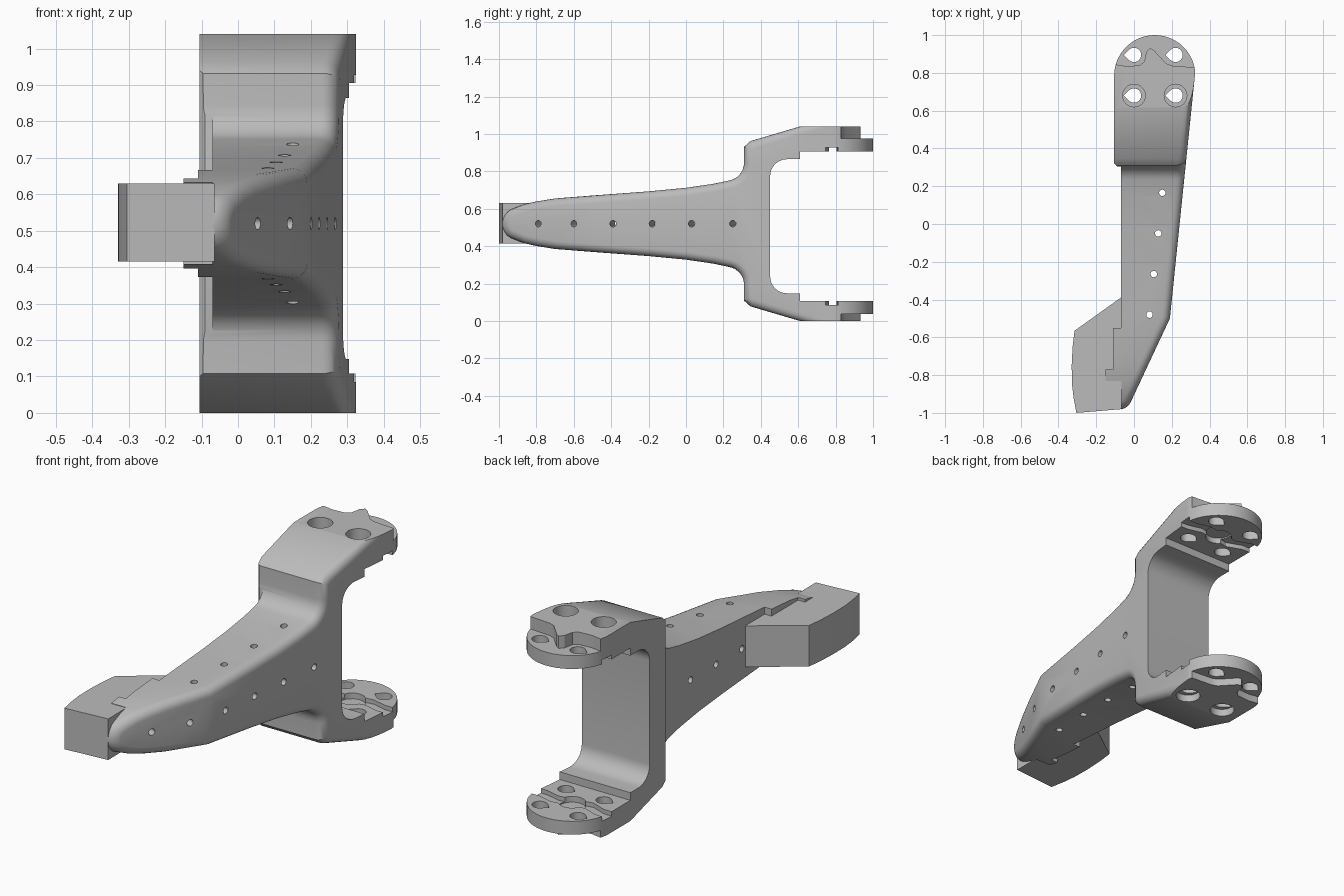
import bpy, bmesh, math
from mathutils import Vector

cube = bpy.data.objects.get("Cube")
if cube:
    bpy.data.objects.remove(cube)

MID = 0.52    # height of the mirror plane
DROP = 0.027  # the lower leg is thinner than the upper one by this much

grey = bpy.data.materials.new("plain grey")
grey.use_nodes = True
grey.diffuse_color = (0.5, 0.5, 0.5, 1)
grey.node_tree.nodes["Principled BSDF"].inputs["Base Color"].default_value = (0.5, 0.5, 0.5, 1)


def finish(bm, name):
    bmesh.ops.recalc_face_normals(bm, faces=bm.faces)
    mesh = bpy.data.meshes.new(name)
    bm.to_mesh(mesh)
    bm.free()
    mesh.materials.append(grey)
    obj = bpy.data.objects.new(name, mesh)
    bpy.context.collection.objects.link(obj)
    return obj


def prism(name, points, low, high, axis="z"):
    """Extrude an outline along z (points are x, y) or along x (points are y, z)."""
    bm = bmesh.new()
    place = (lambda p, t: (p[0], p[1], t)) if axis == "z" else (lambda p, t: (t, p[0], p[1]))
    a = [bm.verts.new(place(p, low)) for p in points]
    b = [bm.verts.new(place(p, high)) for p in points]
    bm.faces.new(a)
    bm.faces.new(b)
    for i in range(len(a)):
        j = (i + 1) % len(a)
        bm.faces.new((a[i], a[j], b[j], b[i]))
    return finish(bm, name)


def arc(cx, cy, r, start, end, n=8):
    angles = [math.radians(start + (end - start) * i / n) for i in range(n + 1)]
    return [(cx + r * math.cos(t), cy + r * math.sin(t)) for t in angles]


def activate(obj):
    bpy.ops.object.select_all(action="DESELECT")
    obj.select_set(True)
    bpy.context.view_layer.objects.active = obj


def cut(target, cutter):
    activate(target)
    mod = target.modifiers.new("cut", "BOOLEAN")
    mod.operation, mod.solver, mod.object = "DIFFERENCE", "EXACT", cutter
    bpy.ops.object.modifier_apply(modifier=mod.name)
    bpy.data.objects.remove(cutter)


def drill(target, centre, direction, radius=0.017, length=1.6):
    bm = bmesh.new()
    bmesh.ops.create_cone(bm, cap_ends=True, segments=20, radius1=radius, radius2=radius, depth=length)
    tool = finish(bm, "drill")
    tool.rotation_mode = "QUATERNION"
    tool.rotation_quaternion = Vector(direction).to_track_quat("Z", "Y")
    tool.location = centre
    cut(target, tool)


def both_legs(target, points, low, high):
    """Cut the same outline into the upper and the lower leg."""
    cut(target, prism("cutter", points, MID + low, MID + high))
    cut(target, prism("cutter", points, MID - high - DROP, MID - low - DROP))


# Bracket body: side profile of the arm flaring into the fork
half = arc(-0.898, 0, 0.085, 172, 115, 6)
half += [(-0.87, 0.103), (-0.8, 0.119), (-0.7, 0.135), (-0.5, 0.151), (-0.2, 0.173), (0, 0.192), (0.15, 0.214)]
half += arc(0.215, 0.325, 0.095, -80, 0, 8)
half += [(0.311, 0.412), (0.345, 0.442), (0.61, 0.52), (1.1, 0.52)]


def right_x(y):
    if y < -0.5:
        return -0.03 + (y + 0.97) * 0.468
    return 0.19 + (y + 0.5) * 0.103


# Split the profile at the bend so that each right-hand face stays flat
bm = bmesh.new()
LEFT = -0.17
top = [(bm.verts.new((LEFT, y, MID + h)), bm.verts.new((right_x(y), y, MID + h))) for y, h in half]
low = [(bm.verts.new((LEFT, y, MID - h)), bm.verts.new((right_x(y), y, MID - h))) for y, h in half]
bend = [y for y, h in half].index(-0.5)
for row in (top, low):
    for p, q in zip(row, row[1:]):
        bm.faces.new((p[0], q[0], q[1], p[1]))
for i in (0, -1):
    bm.faces.new((top[i][0], top[i][1], low[i][1], low[i][0]))
bm.faces.new([p[0] for p in top] + [p[0] for p in reversed(low)])
for span in (slice(0, bend + 1), slice(bend, None)):
    bm.faces.new([p[1] for p in top[span]] + [p[1] for p in reversed(low[span])])
bmesh.ops.recalc_face_normals(bm, faces=bm.faces)

# Round the right-hand rim, including the nose
rim = [bm.edges.get((top[0][1], low[0][1]))]
for row in (top, low):
    for p, q in zip(row, row[1:]):
        if q[1].co.y < 0.62:
            rim.append(bm.edges.get((p[1], q[1])))
bmesh.ops.bevel(bm, geom=rim, offset=0.042, segments=5, profile=0.5, affect="EDGES", clamp_overlap=False)
body = finish(bm, "bracket_body")

# Left side outline with the locking tongue
cut(body, prism("cutter", [(-0.5, -1.2), (-0.07, -1.2), (-0.07, -0.83), (-0.15, -0.83), (-0.15, -0.77),
                           (-0.11, -0.77), (-0.11, -0.55), (-0.07, -0.55), (-0.07, 0.305),
                           (-0.09, 0.305), (-0.105, 0.32), (-0.105, 1.2), (-0.5, 1.2)], -0.5, 1.5))

# Opening between the fork legs
slot = [(1.3, 0.385), (0.61, 0.385), (0.61, 0.345)] + arc(0.54, 0.255, 0.09, 90, 180)
upper = [(y, MID + z) for y, z in slot]
lower = [(y, MID - z - DROP) for y, z in reversed(slot)]
cut(body, prism("cutter", upper + lower, -0.6, 0.6, "x"))

# Round flange ends
cut(body, prism("cutter", arc(0.11, 0.785, 0.215, 180, 0, 32)
                + [(0.6, 0.785), (0.6, 1.3), (-0.6, 1.3), (-0.6, 0.785)], -0.5, 1.5))

# Stepped shoulder on the outer face of each leg
step = [(-0.3, 0.845), (-0.1, 0.845), (-0.04, 0.835), (0.03, 0.84), (0.055, 0.86), (0.065, 0.91),
        (0.085, 0.932), (0.105, 0.92), (0.17, 0.85), (0.2, 0.838), (0.5, 0.815), (0.5, 1.3), (-0.3, 1.3)]
both_legs(body, step, 0.455, 0.7)

# Bolt holes, counterbores and inner locating grooves
for x in (0, 0.22):
    for y in (0.68, 0.895):
        teardrop = arc(x, y, 0.038, -135, 135, 18) + [(x - 0.054, y)]
        cut(body, prism("cutter", teardrop, -0.5, 1.5))
    both_legs(body, arc(x, 0.68, 0.06, 0, 345, 23), 0.455, 0.7)
both_legs(body, arc(0.11, 0.785, 0.065, 0, 345, 23), 0.3, 0.415)
wave = [(-0.3, 0.8), (-0.06, 0.8), (0.02, 0.77), (0.11, 0.785), (0.2, 0.8), (0.28, 0.78), (0.5, 0.78)]
both_legs(body, [(x, y - 0.035) for x, y in wave] + [(x, y + 0.035) for x, y in reversed(wave)], 0.3, 0.408)

# Small holes along the arm
for y in (-0.79, -0.6, -0.39, -0.18, 0.03, 0.25):
    slope = 0.468 if y < -0.5 else 0.103
    drill(body, (right_x(y), y, MID), (1, -slope, 0), length=0.9)
for x, y in ((0.15, 0.165), (0.128, -0.05), (0.105, -0.265), (0.082, -0.48)):
    drill(body, (x, y, MID), (0, 0, 1))

# Side block gripped by the tongue
outline = [(-0.07, -0.39), (-0.315, -0.565), (-0.325, -0.65), (-0.33, -0.75), (-0.328, -0.85),
           (-0.32, -0.92), (-0.305, -1.0), (-0.065, -0.98)]
block = prism("side_block", outline, MID - 0.105, MID + 0.11)

for obj in (body, block):
    activate(obj)
    bpy.ops.object.shade_smooth_by_angle(angle=math.radians(28))
